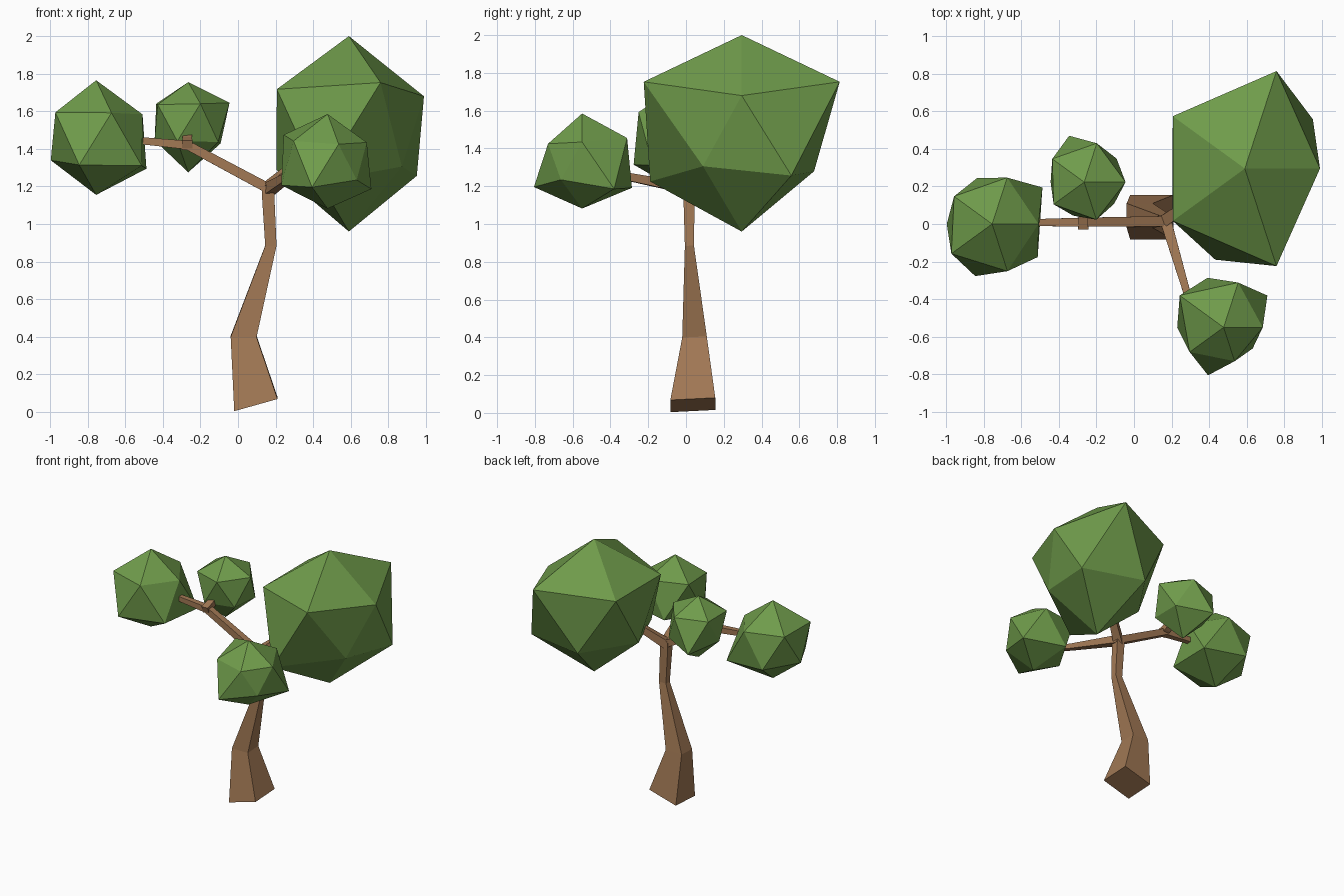
import bpy, bmesh, math
from mathutils import Vector

if "Cube" in bpy.data.objects:
    bpy.data.objects.remove(bpy.data.objects["Cube"])


def material(name, rgb):
    m = bpy.data.materials.new(name)
    m.diffuse_color = (*rgb, 1)
    m.use_nodes = True
    m.node_tree.nodes["Principled BSDF"].inputs["Base Color"].default_value = m.diffuse_color
    return m


bark = material("bark", (0.36, 0.19, 0.09))
leaf = material("leaf", (0.16, 0.33, 0.07))


def finish(name, bm, mat):
    bmesh.ops.recalc_face_normals(bm, faces=bm.faces[:])
    me = bpy.data.meshes.new(name)
    bm.to_mesh(me)
    bm.free()
    me.materials.append(mat)
    bpy.context.collection.objects.link(bpy.data.objects.new(name, me))


def loft(name, rings):
    """Join four-cornered rings into a closed tube."""
    bm = bmesh.new()
    vs = [[bm.verts.new(p) for p in r] for r in rings]
    for a, b in zip(vs, vs[1:]):
        for i in range(4):
            j = (i + 1) % 4
            bm.faces.new((a[i], a[j], b[j], b[i]))
    bm.faces.new(vs[0])
    bm.faces.new(vs[-1])
    finish(name, bm, bark)


def branch(name, pts, widths):
    pts = [Vector(p) for p in pts]
    rings = []
    for i, (p, w) in enumerate(zip(pts, widths)):
        d = (pts[min(i + 1, len(pts) - 1)] - pts[max(i - 1, 0)]).normalized()
        s = d.cross(Vector((0, 0, 1))).normalized()
        u = s.cross(d)
        rings.append([p + w * (a * s + b * u)
                      for a, b in ((-1, -1), (1, -1), (1, 1), (-1, 1))])
    loft(name, rings)


def foliage(name, centre, radii):
    """Icosahedron with each corner pushed out to its own radius.
    Order: bottom, lower ring, upper ring, top; rings run anticlockwise."""
    bm = bmesh.new()
    bmesh.ops.create_icosphere(bm, subdivisions=1, radius=1)
    order = sorted(bm.verts, key=lambda v: (
        round(v.co.z, 2), (math.atan2(v.co.y, v.co.x) + 0.1) % math.tau))
    for v, r in zip(order, radii):
        v.co = v.co.normalized() * r + Vector(centre)
    finish(name, bm, leaf)


# Trunk: centre, half sizes, and tilt of each ring
trunk = [(.095, .036, .042, .115, .119, .28), (.03, .045, .402, .069, .065, 0),
         (.175, .018, .885, .03, .024, 0), (.16, .016, 1.16, .033, .03, 0),
         (.16, .016, 1.215, .03, .03, 0)]
loft("trunk", [[(x + a * hx, y + b * hy, z + a * hx * t + b * hy * .05)
                for a, b in ((-1, -1), (1, -1), (1, 1), (-1, 1))]
               for x, y, z, hx, hy, t in trunk])

# Branches
branch("left_branch", [(.17, .015, 1.185), (-.27, .01, 1.42), (-.5, .008, 1.442), (-.68, 0, 1.46)],
       [.027, .024, .019, .018])
branch("rear_twig", [(-.27, -.02, 1.42), (-.27, .04, 1.44), (-.265, .2, 1.52)], [.027, .025, .018])
branch("front_branch", [(.165, .03, 1.185), (.28, -.36, 1.26), (.33, -.5, 1.29)], [.03, .019, .017])
branch("right_branch", [(.15, .01, 1.18), (.28, .1, 1.29), (.48, .22, 1.43)], [.032, .026, .02])

# Leaf clumps
foliage("large_foliage", (.59, .295, 1.48),
        (.52, .5, .45, .43, .57, .39, .447, .61, .53, .53, .61, .52))
foliage("left_foliage", (-.755, 0, 1.46),
        (.305, .37, .288, .27, .326, .335, .276, .29, .28, .3, .295, .305))
foliage("rear_foliage", (-.265, .223, 1.535),
        (.26, .238, .29, .2, .21, .22, .246, .243, .235, .225, .235, .22))
foliage("front_foliage", (.477, -.55, 1.33),
        (.248, .322, .31, .276, .3, .214, .233, .28, .323, .25, .212, .255))
